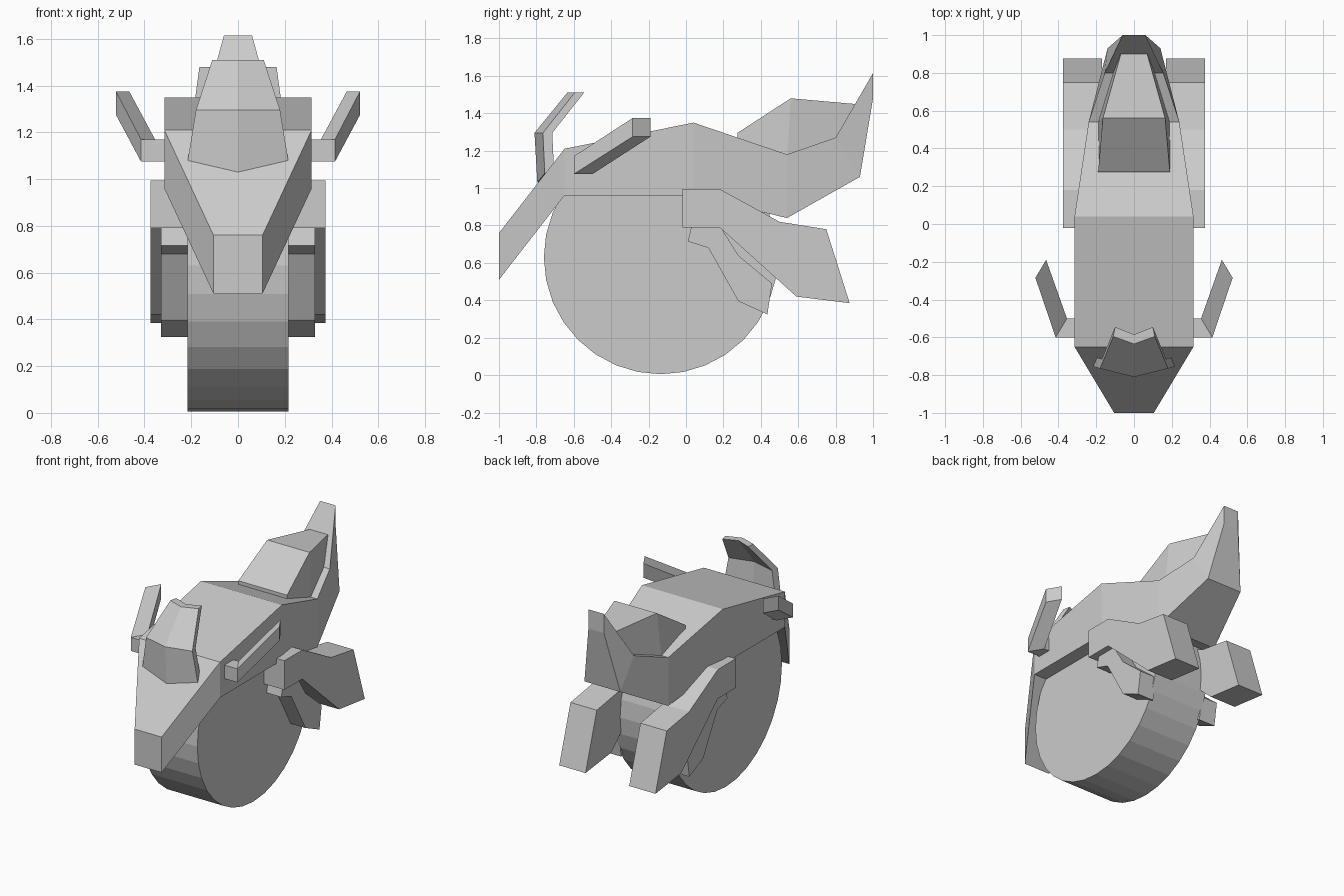
import bpy, bmesh, math
from mathutils import Matrix

if "Cube" in bpy.data.objects:
    bpy.data.objects.remove(bpy.data.objects["Cube"])

grey = bpy.data.materials.new("light_grey")
grey.diffuse_color = (0.6, 0.6, 0.6, 1)
grey.use_nodes = True
grey.node_tree.nodes["Principled BSDF"].inputs["Base Color"].default_value = grey.diffuse_color


def finish(name, bm):
    bmesh.ops.recalc_face_normals(bm, faces=bm.faces)
    mesh = bpy.data.meshes.new(name)
    bm.to_mesh(mesh)
    bm.free()
    mesh.materials.append(grey)
    obj = bpy.data.objects.new(name, mesh)
    bpy.context.collection.objects.link(obj)
    return obj


def loft(name, rings):
    """Skin a closed tube through rings with equal point counts."""
    bm = bmesh.new()
    vr = [[bm.verts.new(p) for p in ring] for ring in rings]
    n = len(vr[0])
    for a, b in zip(vr, vr[1:]):
        for i in range(n):
            j = (i + 1) % n
            bm.faces.new((a[i], a[j], b[j], b[i]))
    bm.faces.new(vr[0])
    bm.faces.new(vr[-1])
    return finish(name, bm)


def box_ring(top, bottom):
    """Symmetric four-point section from (half width, y, z) pairs."""
    (xt, yt, zt), (xb, yb, zb) = top, bottom
    return [(-xt, yt, zt), (xt, yt, zt), (xb, yb, zb), (-xb, yb, zb)]


def side_plate(name, profile, x0, x1):
    """Extrude a (y, z) outline across x."""
    return loft(name, [[(x, y, z) for y, z in profile] for x in (x0, x1)])


# Single large wheel
bm = bmesh.new()
bmesh.ops.create_cone(bm, cap_ends=True, segments=32, radius1=0.625, radius2=0.625, depth=0.43,
                      matrix=Matrix.Translation((0, -0.135, 0.63)) @ Matrix.Rotation(math.pi / 2, 4, 'Y'))
finish("wheel", bm)

# Body from nose to raised tail
loft("body", [box_ring(t, b) for t, b in [
    ((0.105, -1.0, 0.76), (0.105, -1.0, 0.51)),
    ((0.315, -0.65, 1.21), (0.315, -0.65, 0.96)),
    ((0.315, 0.04, 1.35), (0.315, 0.04, 0.96)),
    ((0.24, 0.54, 1.18), (0.24, 0.54, 0.84)),
    ((0.155, 0.80, 1.27), (0.14, 0.93, 1.06)),
    ((0.06, 1.0, 1.615), (0.06, 1.0, 1.48))]])

# Tapered hump behind the saddle
loft("rear_hump", [box_ring(t, b) for t, b in [
    ((0.19, 0.275, 1.295), (0.19, 0.275, 1.2)),
    ((0.165, 0.56, 1.48), (0.19, 0.54, 1.15)),
    ((0.07, 0.90, 1.45), (0.09, 0.88, 1.2))]])

# Bent V-shaped windshield: (centre y, centre z, edge x, edge y, edge z)
rings = []
for yc, zc, x, y, z in [(-0.795, 1.03, 0.215, -0.755, 1.08),
                        (-0.81, 1.295, 0.18, -0.765, 1.295),
                        (-0.635, 1.51, 0.11, -0.595, 1.51)]:
    t = 0.05
    rings.append([(-x, y, z), (0, yc, zc), (x, y, z),
                  (x - 0.01, y + t, z), (0, yc + t, zc), (-x + 0.01, y + t, z)])
loft("windshield", rings)

exhaust = [(-0.02, 0.995), (0.18, 0.995), (0.50, 0.82), (0.75, 0.78),
           (0.875, 0.385), (0.59, 0.42), (0.18, 0.79), (-0.02, 0.79)]
bracket = [(0.03, 0.80), (0.01, 0.715), (0.12, 0.68), (0.28, 0.395),
           (0.435, 0.325), (0.46, 0.49), (0.28, 0.64), (0.18, 0.80)]
# Handlebar sections: (front x, front y, rear x, rear y, low z, high z)
bar = [(0.30, -0.60, 0.30, -0.50, 1.075, 1.17),
       (0.415, -0.60, 0.355, -0.50, 1.075, 1.17),
       (0.522, -0.285, 0.465, -0.19, 1.275, 1.375)]

# Paired parts on both sides
for label, s in (("left", -1), ("right", 1)):
    side_plate(label + "_exhaust", exhaust, s * 0.17, s * 0.375)
    side_plate(label + "_wheel_bracket", bracket, s * 0.20, s * 0.33)
    loft(label + "_handlebar", [[(s * xf, yf, lo), (s * xf, yf, hi), (s * xr, yr, hi), (s * xr, yr, lo)]
                                for xf, yf, xr, yr, lo, hi in bar])
